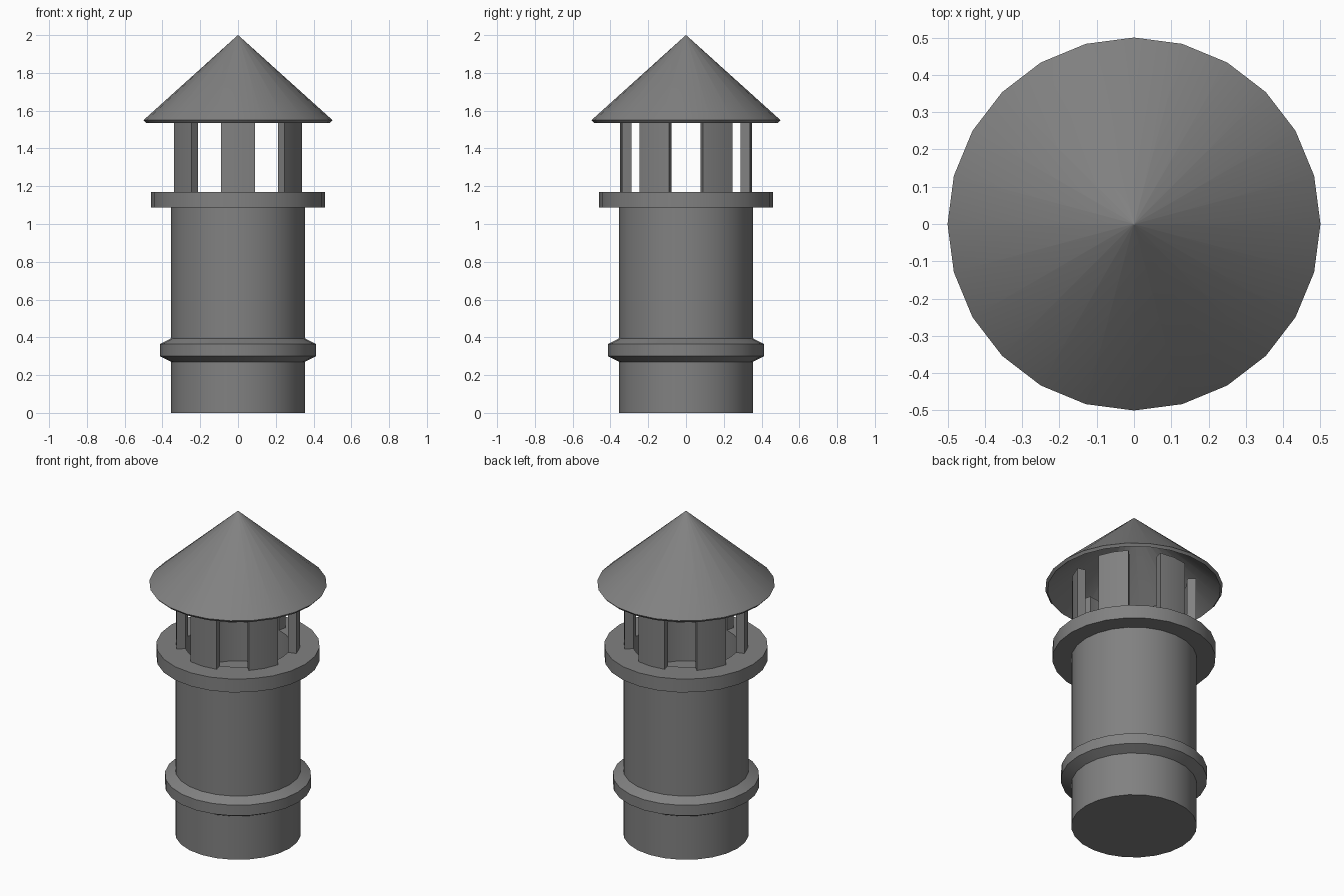
import bpy, bmesh
from math import sin, cos, radians, pi

if "Cube" in bpy.data.objects:
    bpy.data.objects.remove(bpy.data.objects["Cube"])

SIDES = 24

# Dark grey metal for every part
METAL = bpy.data.materials.new("dark_grey")
METAL.diffuse_color = (0.22, 0.22, 0.22, 1)
METAL.use_nodes = True
METAL.node_tree.nodes["Principled BSDF"].inputs["Base Color"].default_value = METAL.diffuse_color


def finish(bm, name):
    bmesh.ops.recalc_face_normals(bm, faces=bm.faces)
    mesh = bpy.data.meshes.new(name)
    bm.to_mesh(mesh)
    bm.free()
    mesh.materials.append(METAL)
    obj = bpy.data.objects.new(name, mesh)
    bpy.context.collection.objects.link(obj)
    bpy.ops.object.select_all(action='DESELECT')
    obj.select_set(True)
    bpy.context.view_layer.objects.active = obj
    bpy.ops.object.shade_smooth_by_angle(angle=radians(25))
    return obj


def lathe(name, profile):
    """Revolve (radius, z) points round z; radius 0 closes to a pole."""
    bm = bmesh.new()
    rings = []
    for r, z in profile:
        if r == 0:
            rings.append([bm.verts.new((0, 0, z))] * SIDES)
        else:
            rings.append([bm.verts.new((r * cos(2 * pi * i / SIDES),
                                        r * sin(2 * pi * i / SIDES), z))
                          for i in range(SIDES)])
    for a, b in zip(rings, rings[1:]):
        for i in range(SIDES):
            j = (i + 1) % SIDES
            bm.faces.new(list(dict.fromkeys((a[i], a[j], b[j], b[i]))))
    return finish(bm, name)


def slat(name, angle, r_in=0.30, r_out=0.35, z0=1.17, z1=1.59):
    """Curved upright two facets wide."""
    bm = bmesh.new()
    angles = [radians(angle + d) for d in (-15, 0, 15)]
    outline = [(r_out, a) for a in angles] + [(r_in, a) for a in reversed(angles)]
    base = bm.faces.new([bm.verts.new((r * cos(a), r * sin(a), z0)) for r, a in outline])
    top = bmesh.ops.extrude_face_region(bm, geom=[base])
    verts = [v for v in top['geom'] if isinstance(v, bmesh.types.BMVert)]
    bmesh.ops.translate(bm, verts=verts, vec=(0, 0, z1 - z0))
    return finish(bm, name)


# Pipe with lower band, upper flange and recessed mouth
lathe("chimney_pipe", [
    (0, 0), (0.354, 0),
    (0.354, 0.27), (0.412, 0.30), (0.412, 0.365), (0.354, 0.395),
    (0.354, 1.087), (0.46, 1.087), (0.46, 1.17), (0.30, 1.17),
    (0.30, 0.93), (0, 0.93)])

# Six uprights under the cap
for k in range(6):
    slat(f"vent_slat_{k + 1}", 30 + 60 * k)

# Thin hollow conical cap; a tiny tip ring keeps the shading radial
lathe("cone_cap", [(0, 2.0), (0.003, 1.998), (0.50, 1.55),
                   (0.487, 1.535), (0.003, 1.970), (0, 1.972)])
